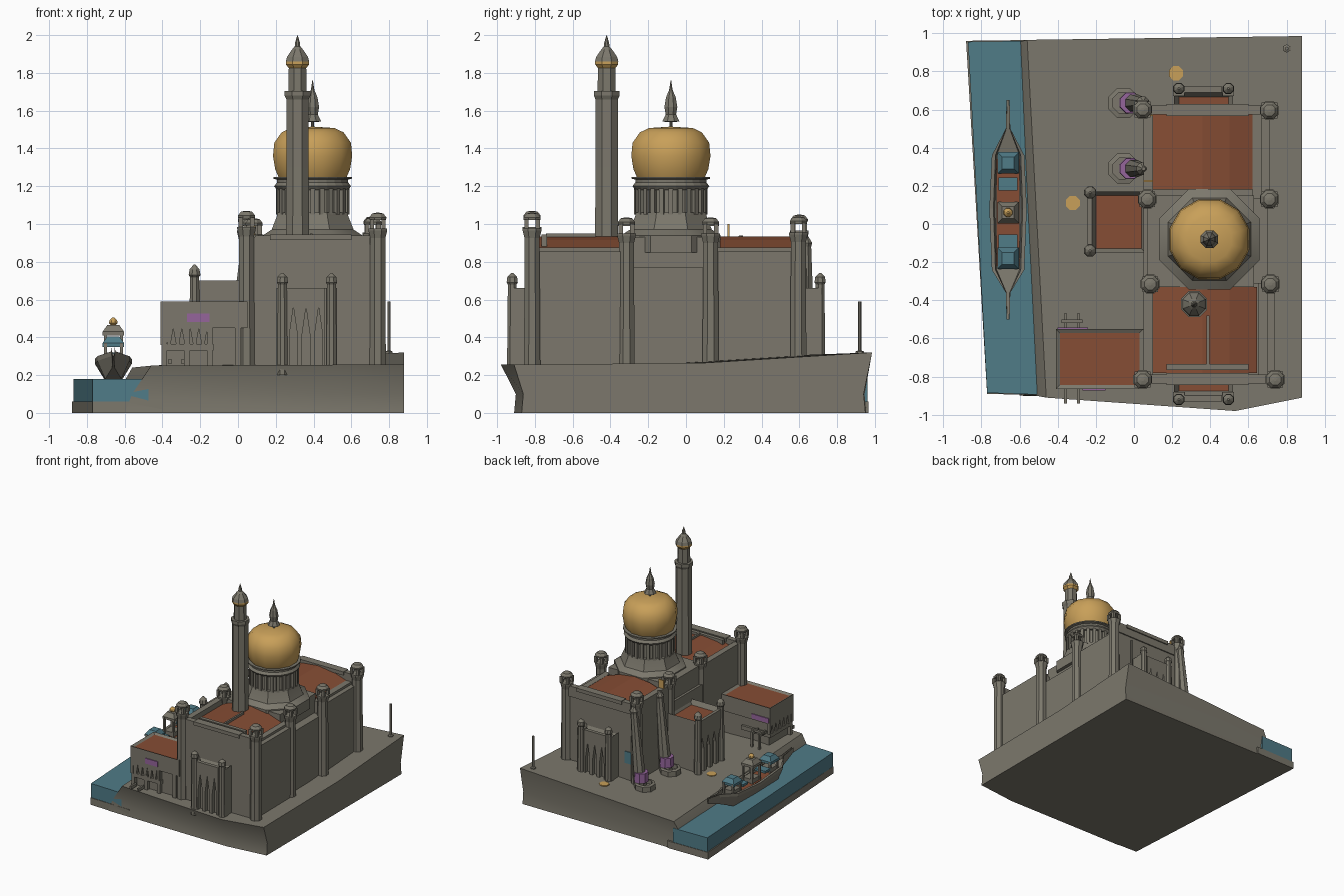
import bpy, bmesh, math
from mathutils import Vector

if "Cube" in bpy.data.objects:
    bpy.data.objects.remove(bpy.data.objects["Cube"])


def material(name, rgb):
    m = bpy.data.materials.new(name)
    m.diffuse_color = (*rgb, 1)
    m.use_nodes = True
    m.node_tree.nodes["Principled BSDF"].inputs["Base Color"].default_value = m.diffuse_color
    return m


STONE = material("stone grey", (0.20, 0.187, 0.15))
GOLD = material("gold", (0.58, 0.35, 0.10))
WATER = material("water teal", (0.08, 0.20, 0.245))
BROWN = material("roof brown", (0.24, 0.075, 0.035))
PURPLE = material("purple", (0.30, 0.13, 0.33))


def finish(name, bm, *mats, smooth=None):
    bmesh.ops.recalc_face_normals(bm, faces=bm.faces[:])
    me = bpy.data.meshes.new(name)
    bm.to_mesh(me)
    bm.free()
    ob = bpy.data.objects.new(name, me)
    bpy.context.collection.objects.link(ob)
    for m in mats:
        me.materials.append(m)
    if smooth:
        bpy.ops.object.select_all(action='DESELECT')
        ob.select_set(True)
        bpy.context.view_layer.objects.active = ob
        bpy.ops.object.shade_smooth_by_angle(angle=math.radians(smooth))
    return ob


def loft(name, rings, mat, smooth=None):
    """Skin a stack of equal-length point rings and cap both ends."""
    bm = bmesh.new()
    vs = [[bm.verts.new(p) for p in r] for r in rings]
    n = len(vs[0])
    for a, b in zip(vs, vs[1:]):
        for i in range(n):
            bm.faces.new((a[i], a[(i + 1) % n], b[(i + 1) % n], b[i]))
    bm.faces.new(vs[0][::-1])
    bm.faces.new(vs[-1])
    return finish(name, bm, mat, smooth=smooth)


def box(name, x0, x1, y0, y1, z0, z1, mat=STONE):
    return loft(name, [[(x0, y0, z), (x1, y0, z), (x1, y1, z), (x0, y1, z)] for z in (z0, z1)], mat)


def turned(name, x, y, profile, sides=8, mat=STONE, smooth=None, lean=0):
    """Round part from (radius, height) pairs; lean shifts the top along x."""
    h = profile[-1][1] - profile[0][1]
    rings = []
    for r, z in profile:
        cx = x + lean * (z - profile[0][1]) / h
        rings.append([(cx + r * math.cos((i + .5) * math.tau / sides),
                       y + r * math.sin((i + .5) * math.tau / sides), z) for i in range(sides)])
    return loft(name, rings, mat, smooth)


def sunk_roof(name, x0, x1, y0, y1, z1, wall=0.035, depth=0.04, z0=0.2):
    """Block whose top is a brown roof sunk behind a parapet."""
    bm = bmesh.new()
    c = bmesh.ops.create_cube(bm, size=1)['verts']
    for v in c:
        v.co = Vector((x0 + (v.co.x + .5) * (x1 - x0), y0 + (v.co.y + .5) * (y1 - y0),
                       z0 + (v.co.z + .5) * (z1 - z0)))
    top = max(bm.faces, key=lambda f: f.calc_center_median().z)
    bmesh.ops.inset_region(bm, faces=[top], thickness=wall)
    for v in top.verts:
        v.co.z -= depth
    top.material_index = 1
    return finish(name, bm, STONE, BROWN)


def arcade(name, a, b, z0, z1, spring, apex, n, thick=0.025, fill=0.6):
    """Wall from point a to b with n pointed openings."""
    a, b = Vector(a), Vector(b)
    side = Vector((-(b - a).y, (b - a).x)).normalized() * thick
    pts = [(0, z1), (1, z1), (1, z0)]
    for i in reversed(range(n)):
        m, h = (i + .5) / n, fill / n / 2
        pts += [(m + h, z0), (m + h, spring), (m, apex), (m - h, spring), (m - h, z0)]
    pts.append((0, z0))
    return loft(name, [[(*(a.lerp(b, t) + side * s), z) for t, z in pts] for s in (0, 1)], STONE)


# Ground: low slab, raised land, water
loft("shore_slab", [[(-.88, .96, z), (-.5, .965, z), (-.4, -.9, z), (-.77, -.89, z)] for z in (0, .06)], STONE)
land = [(-.56, .965, .24), (.88, .985, .32), (.88, .1, .265), (.88, -.91, .255),
        (.53, -.98, .255), (-.46, -.91, .25)]
low = [(-.64, .955), (.88, .95), (.88, .1), (.88, -.87), (.53, -.91), (-.6, -.9)]
loft("land", [[(x, y, 0) for x, y in low],
              [(x + (y < -.8 and x < 0) * .04, y * .99, .1) for (x, y) in low],
              land], STONE, smooth=30)
loft("water", [[(-.87, .955, z), (-.55, .96, z), (-.475, -.895, z), (-.77, -.885, z)] for z in (.05, .18)], WATER)

# Main hall
for nm, y0, y1, x1 in (("front", -.83, -.31, .74), ("back", .13, .61, .71)):
    box("hall_" + nm, .05, x1, y0, y1, .2, .855)
    box("parapet_west_" + nm, .05, .10, y0, y1, .85, .93)
    box("parapet_east_" + nm, x1 - .09, x1 - .04, y0, y1, .85, .875)
    # brown vaulted roof
    ridge = [(.1, .84), (.1, .885), (.22, .92), (.36, .935), (.5, .915), (.645, .865), (.645, .84)]
    loft("vault_roof_" + nm, [[(x, y, z) for x, z in ridge] for y in (y0 + .05, y1 - .02)], BROWN)
box("hall_middle", .05, .70, -.32, .14, .2, .77)
box("hall_crossing", .07, .63, -.33, .15, .7, .93)
for s, y in (("front", -.82), ("back", .59)):
    box("end_parapet_" + s, .09, .70, y - .015, y + .03, .85, .94)
    box("end_cornice_" + s, .17, .60, y - .025, y + .04, .915, .945)
box("inner_parapet", .17, .60, -.765, -.735, .86, .945)
box("roof_ridge_wall", .38, .395, -.74, -.48, .9, .95)


def turret(name, x, y, top, r=.043, z0=.2):
    """Octagonal shaft with an open lantern and cap."""
    b = top - .085
    turned(name + "_shaft", x, y, [(r * 1.12, z0), (r * 1.05, .4), (r, b - .05), (r * 1.25, b - .01), (r * 1.25, b)])
    for sx in (-1, 1):
        for sy in (-1, 1):
            px, py = x + sx * r * .7, y + sy * r * .7
            box(name + "_lantern_post", px - .011, px + .011, py - .011, py + .011, b, b + .05)
    turned(name + "_cap", x, y, [(r * 1.1, b + .045), (r * 1.15, b + .06), (r * .75, b + .08), (r * .2, top)])


for i, (x, y, z) in enumerate([(.045, -.815, 1.07), (.74, -.815, 1.06), (.715, -.315, 1.035), (.085, -.315, 1.03),
                               (.71, .13, 1.035), (.71, .595, 1.04), (.045, .6, 1.05), (.07, .13, 1.03)]):
    turret(f"turret_{i}", x, y, z)

# Drum with pilasters
cx, cy = .395, -.08
turned("drum_base", cx, cy, [(.285, .85), (.285, .94), (.235, .97), (.205, 1.04), (.2, 1.06)], 8, smooth=25)
turned("drum", cx, cy, [(.172, 1.04), (.172, 1.2)], 24, smooth=30)
turned("drum_cornice", cx, cy, [(.19, 1.18), (.205, 1.2), (.19, 1.22), (.19, 1.235), (.21, 1.24), (.21, 1.25)], 24)
for i in range(24):
    a = i * math.tau / 24
    o, u, v = Vector((cx, cy)), Vector((math.cos(a), math.sin(a))), Vector((-math.sin(a), math.cos(a)))
    foot = [o + u * p + v * q for p, q in ((.165, -.012), (.194, -.012), (.194, .012), (.165, .012))]
    loft("drum_pilaster", [[(*p, z) for p in foot] for z in (1.05, 1.19)], STONE)

# Dome and finial
turned("dome", cx, cy, [(.185, 1.245), (.205, 1.29), (.217, 1.36), (.21, 1.43), (.17, 1.485), (.12, 1.508), (.01, 1.515)],
       12, GOLD, smooth=50)
turned("dome_finial", cx, cy, [(.008, 1.51), (.008, 1.54), (.05, 1.542), (.03, 1.58), (.037, 1.62), (.028, 1.67),
                               (.01, 1.71), (.002, 1.76)], 8)

# Minaret
mx, my = .315, -.42
turned("minaret_shaft", mx, my, [(.067, .85), (.064, 1.3), (.064, 1.66), (.074, 1.68), (.074, 1.705)], 8)
turned("minaret_lantern", mx, my, [(.052, 1.7), (.05, 1.83)], 8)
turned("minaret_gold_ring", mx, my, [(.05, 1.825), (.066, 1.845), (.066, 1.862)], 8, GOLD)
turned("minaret_roof", mx, my, [(.067, 1.86), (.06, 1.885), (.03, 1.925), (.016, 1.94), (.014, 1.96), (.001, 2.0)], 8)

# Front and back porches
for nm, y0, y1, yo, s in (("front", -.93, -.82, -.93, -1), ("back", .6, .72, .72, 1)):
    sunk_roof("porch_" + nm, .21, .52, y0 + (.03 if s < 0 else 0), y1 - (.03 if s > 0 else 0), .66)
    e = ((.26, yo - .0), (.46, yo)) if s < 0 else ((.46, yo), (.26, yo))
    arcade("porch_arches_" + nm, *e, .25, .66, .42, .56, 3, .03)
    for x in (.235, .495):
        box("porch_pier", x - .03, x + .03, min(yo, yo - s * .05), max(yo, yo - s * .05), .2, .66)
        turned("porch_post", x, yo - s * .01, [(.03, .2), (.025, .68), (.032, .69), (.028, .72), (.006, .74)])

# West wing
sunk_roof("west_wing", -.22, .06, -.15, .17, .70, .03)
arcade("west_wing_arches", (-.245, .17), (-.245, -.15), .25, .70, .45, .55, 4)
for y in (-.14, .165):
    turned("west_wing_post", -.23, y, [(.033, .2), (.026, .72), (.034, .73), (.028, .76), (.006, .785)])

# Front left pavilion on arches
sunk_roof("pavilion_hall", -.41, .05, -.865, -.55, .59, .03, .012, .45)
box("pavilion_core", -.38, .05, -.83, -.58, .2, .46)
arcade("pavilion_front_arches", (-.41, -.865), (-.14, -.865), .36, .46, .37, .445, 6)
arcade("pavilion_side_arches", (-.41, -.55), (-.41, -.865), .36, .46, .37, .445, 6)
box("pavilion_ledge", -.405, -.13, -.86, -.56, .33, .365)
for x in (-.39, -.27, -.15, .0):
    box("pavilion_pier", x - .015, x + .015, -.86, -.83, .2, .45)
box("pavilion_sign", -.27, -.15, -.872, -.864, .48, .525, PURPLE)
box("pavilion_back_sign", -.40, -.24, -.551, -.543, .46, .50, PURPLE)
for x in (-.36, -.29):
    box("landing_rail_back", x - .008, x + .008, -.56, -.47, .36, .385)
    box("landing_leg_back", x - .008, x + .008, -.485, -.47, .2, .37)
    box("landing_rail_front", x - .008, x + .008, -.94, -.86, .26, .285)
box("landing_bar", -.38, -.27, -.52, -.5, .375, .395)

# Leaning stair towers with ring walls at the foot
for y in (.635, .29):
    turned("stair_foot", -.055, y, [(.085, .2), (.085, .31), (.06, .315), (.06, .28)], 8)
    turned("stair_tower", -.02, y, [(.055, .2), (.045, .5), (.03, .88), (.036, .9), (.01, .94)], 8, lean=.07)
    turned("stair_purple_band", -.02, y, [(.06, .32), (.057, .4)], 8, PURPLE)
    box("gold_pennant", .05, .1, y - .07, y - .06, .93, 1.0, GOLD)
box("blue_window", .07, .15, .608, .617, .42, .52, WATER)
for x, y, z in ((.22, .79, .29), (.53, .77, .295), (-.28, -.18, .255), (-.32, .11, .26)):
    turned("gold_patch", x, y, [(.04, z - .01), (.04, z)], 8, GOLD)

# Flag pole
turned("pole", .8, .92, [(.022, .29), (.022, .325), (.01, .33), (.01, .59)], 6)

# Boat
bx = -.66
rings = []
for y, w, z in ((-.5, .008, .33), (-.36, .012, .31), (-.24, .085, .285), (.08, .098, .27), (.36, .085, .285),
                (.5, .012, .31), (.65, .008, .33)):
    b = .18 if w > .05 else z - .03 - (w > .01) * .04
    rings.append([(bx - w * .5, y, b), (bx - w, y, z - .01), (bx - w, y, z + .015), (bx - w * .78, y, z + .015),
                  (bx - w * .7, y, z - .015), (bx + w * .7, y, z - .015), (bx + w * .78, y, z + .015),
                  (bx + w, y, z + .015), (bx + w, y, z - .01), (bx + w * .5, y, b)])
loft("boat_hull", rings, STONE)
box("boat_deck", bx - .06, bx + .06, -.22, .34, .25, .275, BROWN)
for nm, y, h, m in (("stern", -.18, .37, WATER), ("middle", .06, .43, STONE), ("bow", .32, .37, WATER)):
    for sx in (-.042, .042):
        for sy in (-.05, .05):
            box("cabin_post", bx + sx - .008, bx + sx + .008, y + sy - .008, y + sy + .008, .25, h)
    box("cabin_bench_" + nm, bx - .045, bx + .045, y - .05, y + .05, .25, .31)
    turned("cabin_roof_" + nm, bx, y, [(.08, h - .02), (.08, h), (.045, h + .035)], 4, m)
for y in (-.09, .21):
    box("deck_awning", bx - .05, bx + .05, y - .035, y + .035, .3, .32, WATER)
turned("boat_gold_ball", bx, .06, [(.01, .46), (.025, .475), (.022, .49), (.006, .505)], 8, GOLD)
